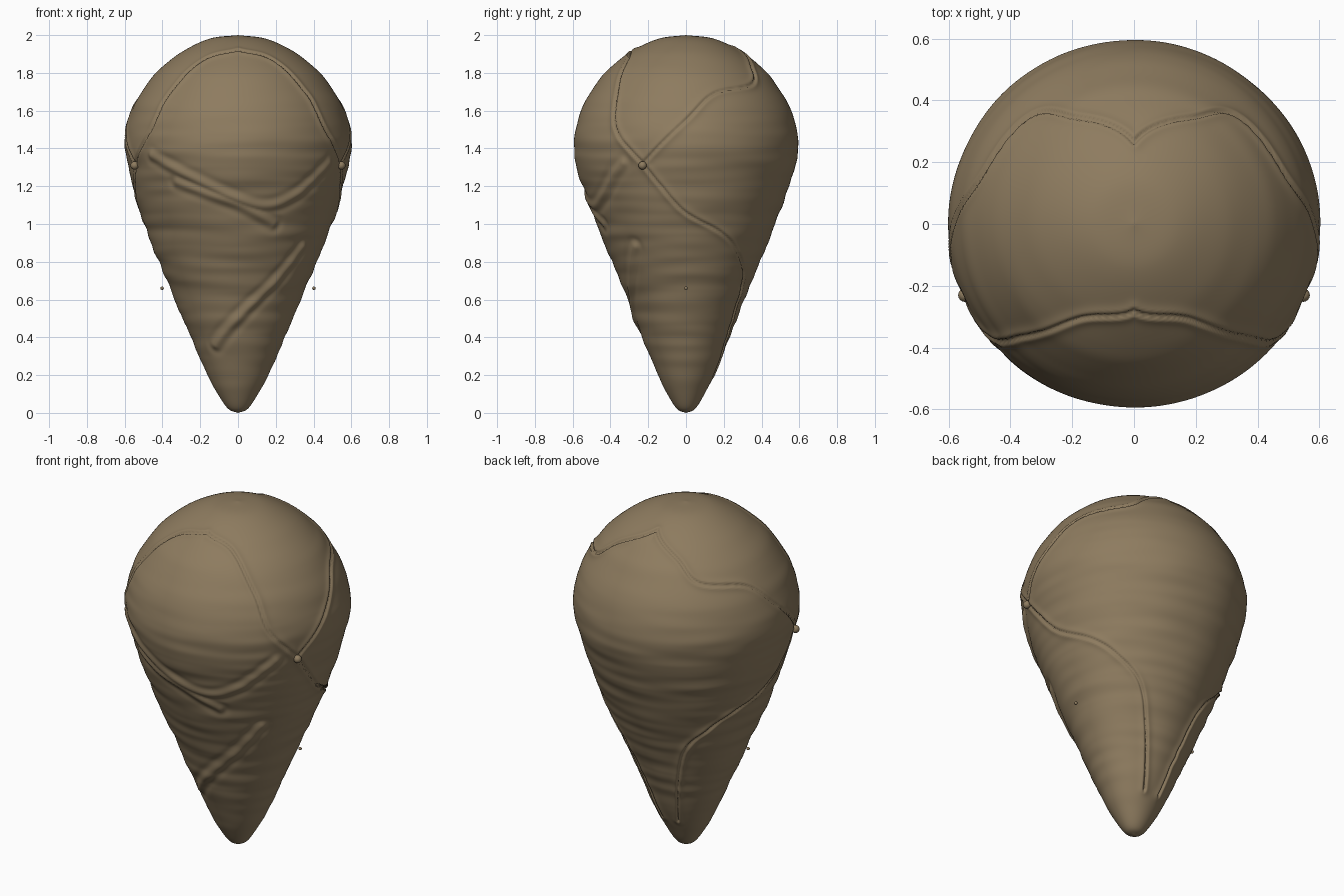
import bpy, bmesh, math
from mathutils import Vector, noise, kdtree

cube = bpy.data.objects.get("Cube")
if cube:
    bpy.data.objects.remove(cube, do_unlink=True)

RINGS, SEGS = 260, 400

hide = bpy.data.materials.new("tan hide")
hide.use_nodes = True
TAN = (0.27, 0.2, 0.115, 1)
hide.diffuse_color = TAN
hide.node_tree.nodes["Principled BSDF"].inputs["Base Color"].default_value = TAN
hide.node_tree.nodes["Principled BSDF"].inputs["Roughness"].default_value = 0.8


def spline(points, steps):
    """Catmull-Rom curve through 2D points."""
    p = [Vector(q) for q in points]
    p = [2 * p[0] - p[1]] + p + [2 * p[-1] - p[-2]]
    out = []
    for a, b, c, d in zip(p, p[1:], p[2:], p[3:]):
        for i in range(steps):
            t = i / steps
            out.append(0.5 * (2 * b + (c - a) * t + (2 * a - 5 * b + 4 * c - d) * t * t
                              + (3 * b - a - 3 * c + d) * t ** 3))
    return out + [p[-2]]


# Teardrop profile: radius, height
PROFILE = spline([(0, 0), (0.05, 0.02), (0.1, 0.09), (0.16, 0.2), (0.25, 0.4), (0.333, 0.6),
                  (0.42, 0.8), (0.495, 1.0), (0.558, 1.2), (0.6, 1.42), (0.562, 1.6),
                  (0.495, 1.72), (0.425, 1.81), (0.3, 1.91), (0.15, 1.98), (0, 2.0)], 40)
lengths = [0]
for a, b in zip(PROFILE, PROFILE[1:]):
    lengths.append(lengths[-1] + (b - a).length)


def profile_at(t):
    """Point at a fraction of the profile length."""
    target = t * lengths[-1]
    i = next(k for k in range(1, len(lengths)) if lengths[k] >= target - 1e-9)
    f = (target - lengths[i - 1]) / max(lengths[i] - lengths[i - 1], 1e-9)
    return PROFILE[i - 1].lerp(PROFILE[i], f)


def surface(angle, r, z):
    """Point on the body; the lower part is slightly flatter front to back."""
    depth = 0.93 + 0.06 * min(max((z - 0.8) / 0.5, 0), 1)
    return Vector((r * math.cos(angle), r * depth * math.sin(angle), z))


def radius(z):
    for a, b in zip(PROFILE, PROFILE[1:]):
        if a.y <= z <= b.y and b.y > a.y:
            return a.lerp(b, (z - a.y) / (b.y - a.y)).x
    return 0


def line_tree(paths, mirror):
    """Search tree of points along paths given as degrees and height."""
    points = []
    for path in paths:
        for deg, z in spline(path, 40):
            p = surface(math.radians(deg), radius(z), z)
            points.append(p)
            if mirror:
                points.append(Vector((-p.x, p.y, p.z)))
    tree = kdtree.KDTree(len(points))
    for i, p in enumerate(points):
        tree.insert(p, i)
    tree.balance()
    return tree


# Seams: front arch, rear arch and lower sweep, meeting at each side
seams = line_tree([
    [(-23, 1.32), (-39, 1.5), (-46, 1.7), (-60, 1.87), (-90, 1.92)],
    [(-23, 1.32), (0, 1.55), (17, 1.69), (47, 1.74), (62, 1.84), (90, 1.93)],
    [(-23, 1.32), (-14, 1.2), (0, 1.06), (25, 0.95), (40, 0.86), (57, 0.72), (65, 0.5), (72, 0.2)],
], True)
# Soft folds across the front
folds = line_tree([
    [(-140, 1.36), (-110, 1.22), (-80, 1.1), (-58, 1.14), (-35, 1.32)],
    [(-125, 1.22), (-90, 1.1), (-68, 1.0)],
    [(-120, 0.36), (-90, 0.5), (-60, 0.68), (-40, 0.88)],
], False)


def relief(p):
    """Height of seams, folds and hide wrinkles above the smooth body."""
    d = seams.find(p)[2]
    h = 0.010 * math.exp(-(d / 0.026) ** 2) - 0.017 * math.exp(-(d / 0.008) ** 2)
    d = folds.find(p)[2]
    h += 0.008 * math.exp(-(d / 0.022) ** 2) - 0.004 * math.exp(-((d - 0.04) / 0.02) ** 2)
    fade = min(1, p.z / 0.4) * min(1, max(0.25, (1.75 - p.z) / 0.4))
    wrinkle = noise.noise(Vector((p.x * 2.5, p.y * 2.5, p.z * 17)))
    broad = noise.noise(Vector((p.x * 4, p.y * 4, p.z * 6 + 9)))
    return h + fade * (0.006 * wrinkle + 0.004 * broad)


def add_object(name, bm):
    mesh = bpy.data.meshes.new(name)
    bm.to_mesh(mesh)
    bm.free()
    mesh.materials.append(hide)
    mesh.shade_smooth()
    obj = bpy.data.objects.new(name, mesh)
    bpy.context.collection.objects.link(obj)
    return obj


# Body
bm = bmesh.new()
rings = []
for i in range(1, RINGS):
    t = i / RINGS
    r, z = profile_at(t)
    slope = profile_at(min(t + 0.003, 1)) - profile_at(max(t - 0.003, 0))
    slope.normalize()
    ring = []
    for j in range(SEGS):
        a = 2 * math.pi * j / SEGS
        normal = Vector((slope.y * math.cos(a), slope.y * math.sin(a), -slope.x))
        p = surface(a, r, z)
        ring.append(bm.verts.new(p + normal * relief(p)))
    rings.append(ring)
tip = bm.verts.new((0, 0, 0))
crown = bm.verts.new((0, 0, 2))
for j in range(SEGS):
    k = (j + 1) % SEGS
    bm.faces.new((tip, rings[0][k], rings[0][j]))
    bm.faces.new((crown, rings[-1][j], rings[-1][k]))
    for low, high in zip(rings, rings[1:]):
        bm.faces.new((low[j], low[k], high[k], high[j]))
add_object("teardrop_body", bm)

# Small beads at the seam junctions and on the flanks
for side, x in (("left", 1), ("right", -1)):
    for part, spot, size in (("junction_bead", (0.547, -0.23, 1.31), 0.022),
                             ("flank_bead", (0.402, 0, 0.66), 0.009)):
        bm = bmesh.new()
        bmesh.ops.create_uvsphere(bm, u_segments=16, v_segments=10, radius=size)
        bead = add_object(side + "_" + part, bm)
        bead.location = (x * spot[0], spot[1], spot[2])
